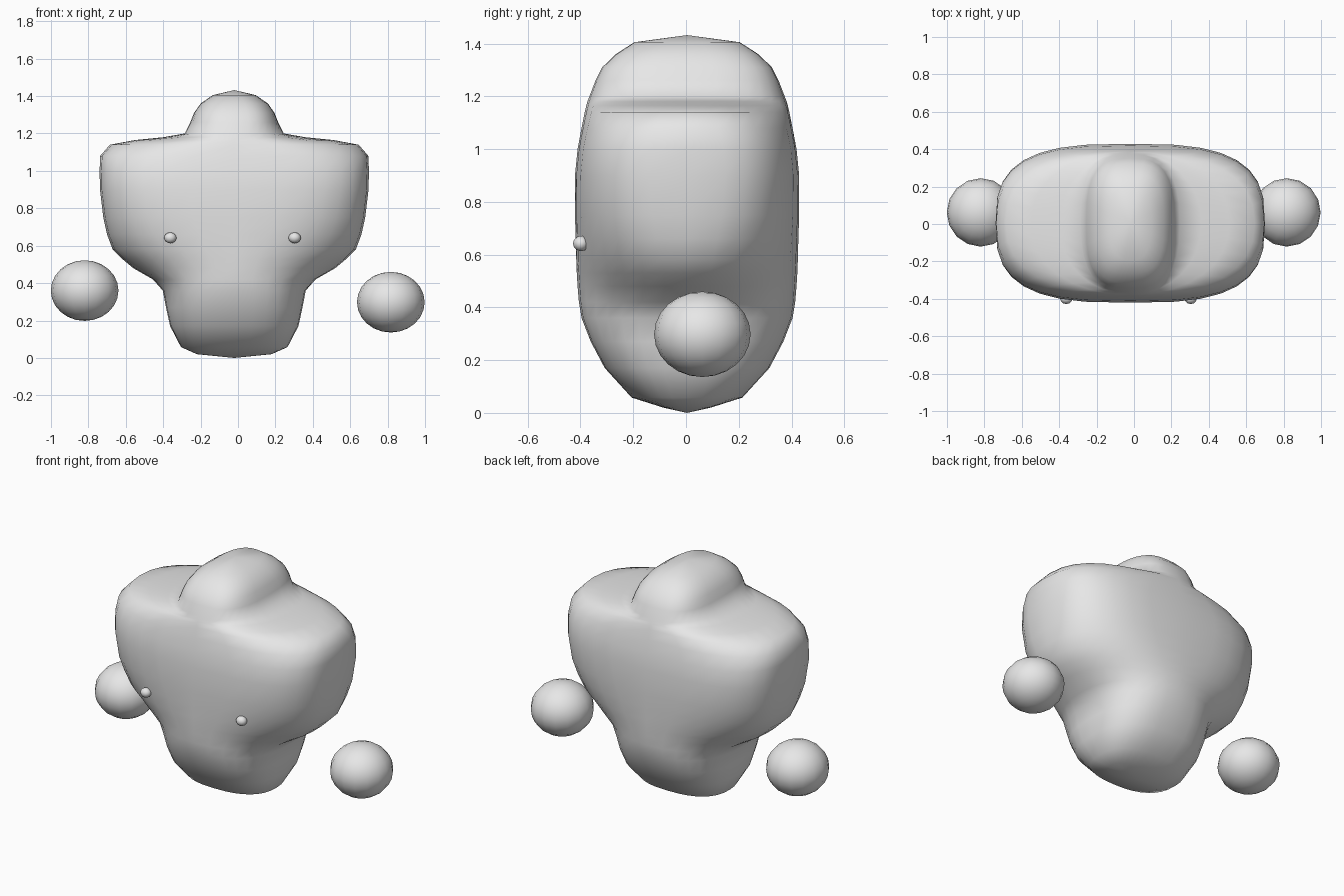
import bpy
import bmesh
import math

if "Cube" in bpy.data.objects:
    bpy.data.objects.remove(bpy.data.objects["Cube"])

grey = bpy.data.materials.new("plain grey")
grey.diffuse_color = (0.8, 0.8, 0.8, 1)
grey.use_nodes = True
grey.node_tree.nodes["Principled BSDF"].inputs["Base Color"].default_value = grey.diffuse_color


def finish(name, bm):
    bmesh.ops.recalc_face_normals(bm, faces=bm.faces)
    for f in bm.faces:
        f.smooth = True
    mesh = bpy.data.meshes.new(name)
    bm.to_mesh(mesh)
    bm.free()
    mesh.materials.append(grey)
    obj = bpy.data.objects.new(name, mesh)
    bpy.context.collection.objects.link(obj)
    return obj


def ball(name, centre, radii, segments, rings):
    bm = bmesh.new()
    bmesh.ops.create_uvsphere(bm, u_segments=segments, v_segments=rings, radius=1)
    obj = finish(name, bm)
    obj.location = centre
    obj.scale = radii
    return obj


def power(v, p):
    return math.copysign(abs(v) ** p, v)


# Body sections: height, half width, half depth, squareness
sections = [
    (0.020, 0.20, 0.09, 2.4), (0.058, 0.285, 0.21, 2.5),
    (0.17, 0.343, 0.312, 2.6), (0.27, 0.365, 0.365, 2.6),
    (0.36, 0.382, 0.40, 2.5), (0.42, 0.435, 0.41, 2.2),
    (0.48, 0.54, 0.415, 2.05), (0.53, 0.60, 0.418, 2.1),
    (0.58, 0.65, 0.42, 2.25), (0.66, 0.68, 0.422, 2.5),
    (0.75, 0.70, 0.425, 2.8), (0.90, 0.718, 0.425, 3.0),
    (1.00, 0.72, 0.415, 3.0), (1.08, 0.717, 0.40, 2.7),
    (1.14, 0.665, 0.388, 2.35), (1.165, 0.53, 0.382, 2.15),
    (1.18, 0.38, 0.378, 2.1), (1.20, 0.265, 0.37, 2.6),
    (1.26, 0.235, 0.347, 2.9), (1.31, 0.215, 0.322, 2.9),
    (1.36, 0.18, 0.27, 2.8), (1.405, 0.115, 0.20, 2.5),
]
SIDES = 32
CX, CY = -0.02, 0.004
bm = bmesh.new()
loops = []
for z, w, d, n in sections:
    loop = []
    for i in range(SIDES):
        a = math.tau * i / SIDES
        loop.append(bm.verts.new((CX + w * power(math.cos(a), 2 / n),
                                  CY + d * power(math.sin(a), 2 / n), z)))
    loops.append(loop)
for low, high in zip(loops, loops[1:]):
    for i in range(SIDES):
        j = (i + 1) % SIDES
        bm.faces.new((low[i], low[j], high[j], high[i]))
# Rounded base and crown
for loop, z in ((loops[0], 0.0), (loops[-1], 1.432)):
    tip = bm.verts.new((CX, CY, z))
    for i in range(SIDES):
        bm.faces.new((loop[i], loop[(i + 1) % SIDES], tip))
finish("body", bm)

# Floating hands, one slightly lower
ball("left_hand", (-0.82, 0.062, 0.36), (0.181, 0.183, 0.162), 16, 12)
ball("right_hand", (0.817, 0.062, 0.298), (0.181, 0.183, 0.162), 16, 12)

# Small bead eyes
for name, x in (("left_eye", -0.362), ("right_eye", 0.303)):
    ball(name, (x, -0.398, 0.642), (0.033, 0.030, 0.029), 12, 8)
